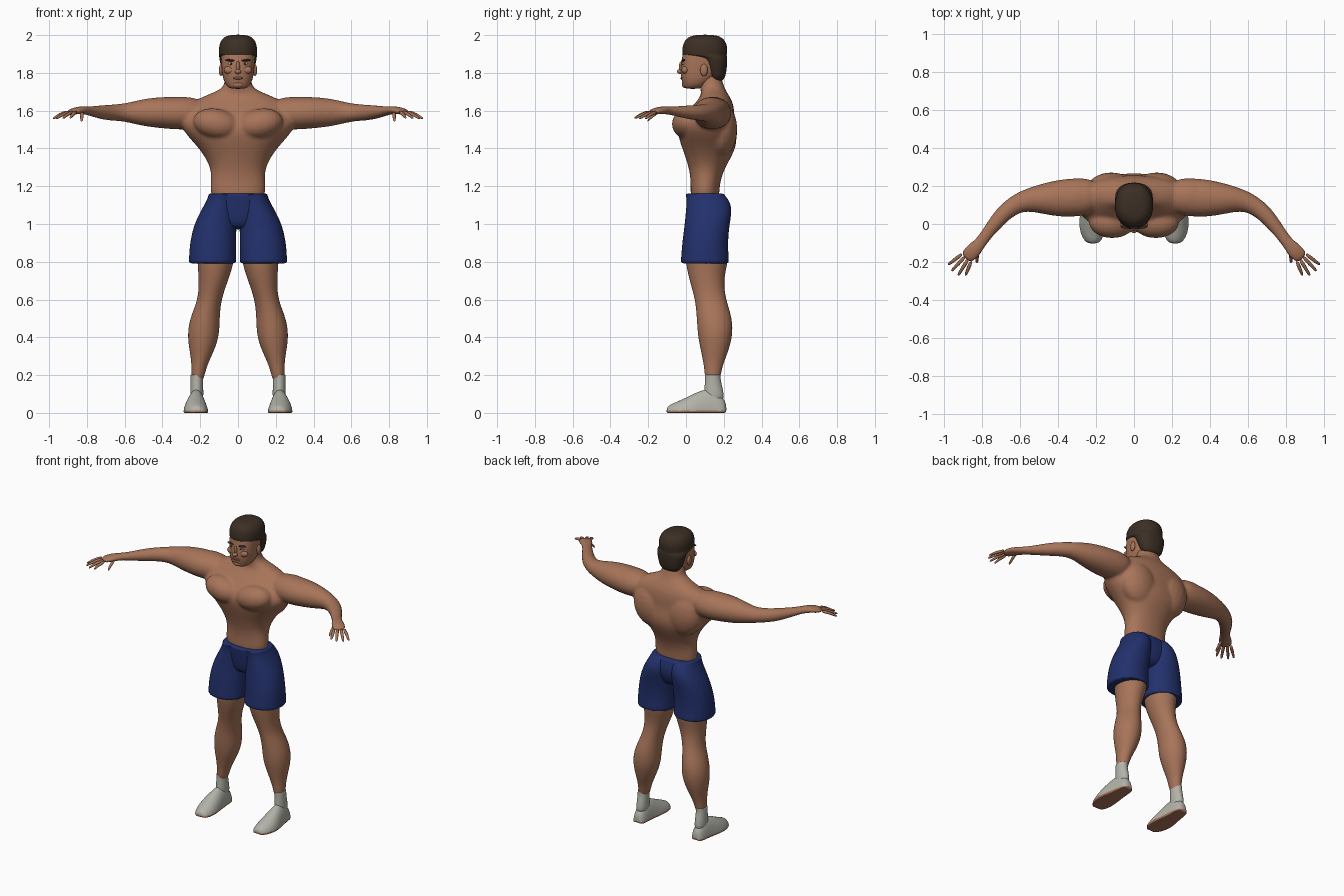
import bpy, bmesh, math
from mathutils import Vector, Matrix

cube = bpy.data.objects.get("Cube")
if cube:
    bpy.data.objects.remove(cube, do_unlink=True)


def material(name, r, g, b):
    m = bpy.data.materials.new(name)
    m.use_nodes = True
    m.diffuse_color = (r, g, b, 1)
    node = next(n for n in m.node_tree.nodes if n.type == "BSDF_PRINCIPLED")
    node.inputs["Base Color"].default_value = (r, g, b, 1)
    return m


skin = material("skin", .39, .175, .10)
navy = material("navy cloth", .016, .03, .15)
white = material("sock white", .45, .45, .40)
brown = material("hair brown", .045, .028, .018)
lip = material("lip", .26, .10, .065)
eye_white = material("eye white", .5, .47, .43)
made = []


def finish(name, bm, mat):
    bmesh.ops.recalc_face_normals(bm, faces=bm.faces)
    mesh = bpy.data.meshes.new(name)
    bm.to_mesh(mesh)
    bm.free()
    mesh.materials.append(mat)
    obj = bpy.data.objects.new(name, mesh)
    bpy.context.collection.objects.link(obj)
    made.append(obj)
    return obj


def bake(obj):
    """Turn the modifiers of an object into plain mesh."""
    mats = list(obj.data.materials)
    graph = bpy.context.evaluated_depsgraph_get()
    mesh = bpy.data.meshes.new_from_object(obj.evaluated_get(graph))
    obj.modifiers.clear()
    obj.data = mesh
    if not mesh.materials:
        for m in mats:
            mesh.materials.append(m)


def loft(name, rings, mat, side=1, along=False, power=2.0, floor=False, sides=16, levels=2):
    """Skin rings of (x, y, z, half width, half depth); along=True turns them across the path."""
    bm = bmesh.new()
    loops = []
    for i, (x, y, z, a, b) in enumerate(rings):
        prev, nxt = rings[max(i - 1, 0)], rings[min(i + 1, len(rings) - 1)]
        heading = Vector((nxt[0] - prev[0], nxt[1] - prev[1], 0))
        across = Vector((-heading.y, heading.x, 0)).normalized() if along else Vector((1, 0, 0))
        up = Vector((0, 0, 1)) if along else Vector((0, 1, 0))
        loop = []
        for k in range(sides):
            t = math.tau * (k + .5) / sides
            c, s = math.cos(t), math.sin(t)
            c = math.copysign(abs(c) ** (2 / power), c) * 1.025
            s = math.copysign(abs(s) ** (2 / power), s) * 1.025
            p = Vector((x, y, z)) + across * (a * c) + up * (b * s)
            if floor:
                p.z = max(p.z, 0)
            loop.append(bm.verts.new((p.x * side, p.y, p.z)))
        loops.append(loop)
    for lo, hi in zip(loops, loops[1:]):
        for k in range(sides):
            n = (k + 1) % sides
            bm.faces.new((lo[k], lo[n], hi[n], hi[k]))
    bm.faces.new(loops[0])
    bm.faces.new(loops[-1])
    obj = finish(name, bm, mat)
    mod = obj.modifiers.new("round", "SUBSURF")
    mod.levels = mod.render_levels = levels
    bake(obj)
    return obj


def ball(name, centre, radii, mat, side=1, tilt=0):
    bm = bmesh.new()
    bmesh.ops.create_uvsphere(bm, u_segments=20, v_segments=12, radius=1)
    x, y, z = centre
    place = Matrix.Translation((x * side, y, z)) @ Matrix.Rotation(tilt * side, 4, "Y")
    bm.transform(place @ Matrix.Diagonal((*radii, 1)))
    return finish(name, bm, mat)


def fuse(name, parts, mat, voxel, smoothing):
    """Blend overlapping parts into one organic surface."""
    bm = bmesh.new()
    for p in parts:
        bm.from_mesh(p.data)
        made.remove(p)
        bpy.data.objects.remove(p, do_unlink=True)
    obj = finish(name, bm, mat)
    mod = obj.modifiers.new("blend", "REMESH")
    mod.mode = "VOXEL"
    mod.voxel_size = voxel
    mod = obj.modifiers.new("soften", "SMOOTH")
    mod.factor, mod.iterations = .5, smoothing
    bake(obj)
    return obj


# Ring tables, left side where paired
torso = [(0, .1, 1.1, .14, .08), (0, .1, 1.2, .148, .073), (0, .11, 1.29, .135, .09),
         (0, .123, 1.39, .195, .138), (0, .115, 1.46, .262, .155), (0, .105, 1.52, .305, .152),
         (0, .125, 1.58, .31, .132), (0, .15, 1.64, .26, .1), (0, .155, 1.685, .16, .07),
         (0, .14, 1.715, .08, .065), (0, .13, 1.76, .068, .062), (0, .12, 1.8, .066, .06)]
arm = [(.18, .15, 1.59, .09, .08), (.3, .14, 1.585, .102, .088), (.4, .135, 1.59, .098, .083),
       (.5, .132, 1.59, .075, .073), (.585, .122, 1.59, .055, .05), (.65, .088, 1.59, .047, .043),
       (.71, .033, 1.59, .042, .04), (.78, -.06, 1.597, .031, .025), (.815, -.105, 1.603, .033, .021),
       (.85, -.145, 1.602, .044, .02), (.892, -.187, 1.59, .042, .014)]
leg = [(.12, .11, .86, .1, .115), (.118, .11, .79, .095, .11), (.13, .108, .7, .077, .089),
       (.15, .13, .6, .06, .08), (.177, .152, .5, .079, .094), (.184, .155, .4, .085, .092),
       (.195, .15, .3, .055, .064), (.207, .143, .24, .038, .046), (.217, .14, .15, .03, .037)]
trouser = [(.135, .1, .79, .125, .127), (.135, .1, .796, .125, .127), (.133, .1, .9, .122, .12),
           (.12, .112, 1.0, .112, .118), (.1, .123, 1.08, .09, .122), (.088, .115, 1.13, .075, .11),
           (.08, .1, 1.157, .074, .1), (.08, .1, 1.163, .074, .1)]
hips = [(0, .105, .97, .08, .07), (0, .11, 1.02, .13, .095), (0, .115, 1.09, .16, .108),
        (0, .1, 1.157, .155, .1), (0, .1, 1.163, .155, .1)]
foot = [(.213, -.103, 0, .022, .025), (.213, -.088, 0, .046, .042), (.22, -.04, 0, .064, .062),
        (.225, .02, 0, .066, .09), (.222, .08, 0, .055, .12), (.22, .14, 0, .046, .13),
        (.218, .19, 0, .042, .09), (.218, .215, 0, .026, .05)]
sock = [(.218, .15, .05, .036, .055), (.218, .147, .12, .034, .05), (.218, .142, .17, .033, .041),
        (.217, .142, .2, .034, .041), (.217, .142, .204, .034, .041)]
head = [(0, .035, 1.715, .04, .04), (0, .045, 1.73, .06, .06), (0, .06, 1.76, .076, .082),
        (0, .075, 1.8, .084, .105), (0, .08, 1.85, .088, .105), (0, .085, 1.88, .09, .105),
        (0, .09, 1.92, .088, .104), (0, .09, 1.96, .07, .08)]
hair = [(0, .165, 1.752, .05, .025), (0, .165, 1.78, .077, .046), (0, .155, 1.85, .094, .063),
        (0, .148, 1.88, .099, .07), (0, .098, 1.893, .1, .117), (0, .098, 1.9, .1, .118),
        (0, .1, 1.945, .101, .119), (0, .1, 1.982, .085, .1), (0, .1, 2.003, .05, .06)]

# Torso, neck and arms blended together
parts = [loft("trunk", torso, skin, power=2.2)]
for s in (1, -1):
    parts.append(loft("arm", arm, skin, s, along=True))
    parts.append(ball("chest_muscle", (.115, .01, 1.53), (.125, .085, .08), skin, s, -.2))
    parts.append(ball("back_muscle", (.12, .18, 1.5), (.13, .092, .15), skin, s, .25))
    parts.append(ball("shoulder_muscle", (.3, .145, 1.6), (.1, .092, .074), skin, s))
fuse("upper_body", parts, skin, .0095, 6)

# Fingers and thumb: offset across the palm, then fingertip
fingers = [(.03, (.98, -.215, 1.558)), (.01, (.962, -.248, 1.558)),
           (-.01, (.927, -.272, 1.56)), (-.03, (.888, -.272, 1.562))]
for s, label in ((1, "left"), (-1, "right")):
    for i, (shift, tip) in enumerate(fingers + [(-.04, (.828, -.205, 1.545))]):
        base = Vector((.88, -.175, 1.594)) + Vector((.75, .65, 0)) * shift
        if i == len(fingers):
            base = Vector((.825, -.14, 1.597))
        end = Vector(tip)
        middle = base.lerp(end, .55) + Vector((0, 0, .006))
        path = [(*base, .012, .011), (*middle, .01, .0095), (*base.lerp(end, .9), .008, .007),
                (*end, .005, .004)]
        loft(f"{label}_digit_{i}", path, skin, s, along=True, sides=8, levels=1)

    # Legs, shorts and footwear
    loft(f"{label}_leg", leg, skin, s)
    loft(f"{label}_shorts_leg", trouser, navy, s, power=2.15)
    loft(f"{label}_sock", sock, white, s)
    shoe = loft(f"{label}_foot", foot, white, s, along=True, floor=True)
    shoe.data.materials.append(skin)
    for face in shoe.data.polygons:
        face.material_index = int(face.center.z < .012)

    # Paired face details
    ball(f"{label}_eye", (.036, -.0125, 1.848), (.016, .009, .007), eye_white, s)
    ball(f"{label}_iris", (.036, -.0185, 1.848), (.006, .005, .006), brown, s)
    ball(f"{label}_brow", (.038, -.013, 1.866), (.03, .012, .006), brown, s, -.08)
    ball(f"{label}_cheek", (.045, -.004, 1.815), (.03, .02, .022), skin, s)
    ball(f"{label}_ear", (.09, .095, 1.815), (.011, .02, .032), skin, s)

loft("shorts_hips", hips, navy, power=2.3)

# Head and hair
loft("head", head, skin, power=2.4)
loft("hair", hair, brown, power=2.2)
ball("nose_bridge", (0, -.024, 1.832), (.01, .014, .03), skin)
ball("nose_tip", (0, -.03, 1.807), (.017, .018, .013), skin)
ball("mouth", (0, -.02, 1.772), (.027, .01, .007), lip)
ball("chin", (0, -.004, 1.738), (.032, .018, .018), skin)

# Smooth shading with crisp hems
bpy.ops.object.select_all(action="DESELECT")
for obj in made:
    obj.select_set(True)
bpy.context.view_layer.objects.active = made[0]
bpy.ops.object.shade_smooth_by_angle(angle=math.radians(45))
